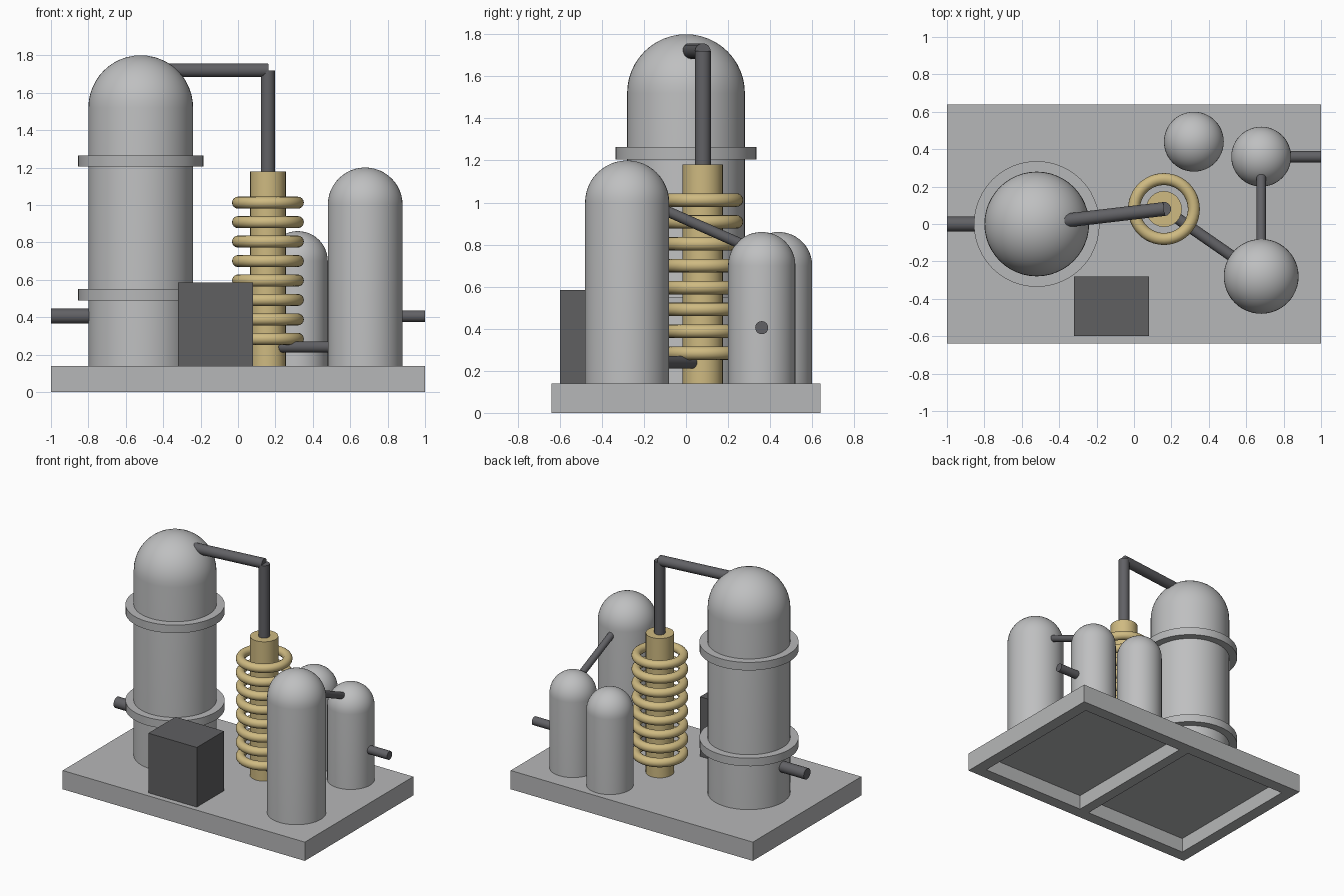
import bpy, bmesh, math
from mathutils import Vector

cube = bpy.data.objects.get("Cube")
if cube:
    bpy.data.objects.remove(cube, do_unlink=True)


def material(name, rgb):
    m = bpy.data.materials.new(name)
    m.use_nodes = True
    m.diffuse_color = (*rgb, 1)
    m.node_tree.nodes["Principled BSDF"].inputs["Base Color"].default_value = (*rgb, 1)
    return m


BASE = material("base grey", (0.47, 0.475, 0.48))
STEEL = material("tank steel", (0.52, 0.525, 0.53))
PIPE = material("pipe dark grey", (0.12, 0.12, 0.13))
BOX = material("box dark grey", (0.115, 0.115, 0.12))
BRASS = material("brass", (0.62, 0.49, 0.22))


def make(name, bm, mat, smooth=True):
    bmesh.ops.recalc_face_normals(bm, faces=bm.faces)
    mesh = bpy.data.meshes.new(name)
    bm.to_mesh(mesh)
    bm.free()
    mesh.materials.append(mat)
    ob = bpy.data.objects.new(name, mesh)
    bpy.context.collection.objects.link(ob)
    if smooth:
        bpy.ops.object.select_all(action='DESELECT')
        ob.select_set(True)
        bpy.context.view_layer.objects.active = ob
        bpy.ops.object.shade_smooth_by_angle(angle=math.radians(35))
    return ob


def box_mesh(x0, x1, y0, y1, z0, z1):
    bm = bmesh.new()
    bmesh.ops.create_cube(bm, size=1)
    bmesh.ops.scale(bm, vec=(x1 - x0, y1 - y0, z1 - z0), verts=bm.verts)
    bmesh.ops.translate(bm, vec=((x0 + x1) / 2, (y0 + y1) / 2, (z0 + z1) / 2), verts=bm.verts)
    return bm


def revolve(name, profile, at, mat, steps=48, closed=False):
    """Spin a radius/height profile round a vertical axis."""
    bm = bmesh.new()
    vs = [bm.verts.new((r, 0, z)) for r, z in profile]
    pairs = list(zip(vs, vs[1:])) + ([(vs[-1], vs[0])] if closed else [])
    edges = [bm.edges.new(p) for p in pairs]
    bmesh.ops.spin(bm, geom=vs + edges, cent=(0, 0, 0), axis=(0, 0, 1),
                   angle=math.tau, steps=steps)
    bmesh.ops.remove_doubles(bm, verts=bm.verts, dist=1e-4)
    bmesh.ops.translate(bm, vec=(at[0], at[1], 0), verts=bm.verts)
    return make(name, bm, mat)


def domed_tank(name, x, y, r, top):
    dome = [(r * math.cos(a), top - r + r * math.sin(a))
            for a in (math.pi / 2 * i / 12 for i in range(12))]
    return revolve(name, [(0, DECK), (r, DECK)] + dome + [(0, top)], (x, y), STEEL)


def pipe(name, start, end, r, mat=PIPE):
    a, b = Vector(start), Vector(end)
    bm = bmesh.new()
    bmesh.ops.create_cone(bm, cap_ends=True, segments=24, radius1=r, radius2=r,
                          depth=(b - a).length)
    bmesh.ops.rotate(bm, matrix=(b - a).to_track_quat('Z', 'Y').to_matrix(), verts=bm.verts)
    bmesh.ops.translate(bm, vec=(a + b) / 2, verts=bm.verts)
    return make(name, bm, mat)


DECK = 0.14

# Base plate with two pockets sunk into the underside
bm = box_mesh(-1, 1, -0.64, 0.64, 0, DECK)
cuts = [((x, 0, 0), (1, 0, 0)) for x in (-0.91, -0.04, 0.04, 0.91)]
cuts += [((0, y, 0), (0, 1, 0)) for y in (-0.55, 0.55)]
for co, no in cuts:
    under = [f for f in bm.faces if f.calc_center_median().z < 0.001]
    rim = {e for f in under for e in f.edges} | {v for f in under for v in f.verts}
    bmesh.ops.bisect_plane(bm, geom=under + list(rim), plane_co=co, plane_no=no)
pockets = [f for f in bm.faces if f.calc_center_median().z < 0.001
           and 0.04 < abs(f.calc_center_median().x) < 0.91
           and abs(f.calc_center_median().y) < 0.5]
for f in pockets:
    walls = bmesh.ops.extrude_discrete_faces(bm, faces=[f])["faces"]
    bmesh.ops.translate(bm, vec=(0, 0, 0.11), verts=walls[0].verts)
make("base_plate", bm, BASE, smooth=False)

# Tanks
TALL, FRONT, SIDE, BACK = (-0.52, 0), (0.68, -0.28), (0.68, 0.36), (0.32, 0.44)
domed_tank("tall_tank", *TALL, 0.28, 1.8)
domed_tank("front_tank", *FRONT, 0.2, 1.2)
domed_tank("side_tank", *SIDE, 0.16, 0.86)
domed_tank("back_tank", *BACK, 0.16, 0.86)

# Flanges round the tall tank
for name, z in (("lower_flange", 0.49), ("upper_flange", 1.205)):
    revolve(name, [(0.27, z), (0.336, z), (0.336, z + 0.06), (0.27, z + 0.06)],
            TALL, BASE, closed=True)

# Brass column with a stack of rings
COLUMN = (0.16, 0.08)
pipe("column", (*COLUMN, DECK), (*COLUMN, 1.18), 0.096, BRASS)
for i in range(8):
    z = 0.284 + 0.104 * i
    ring = [(0.16 + 0.032 * math.cos(a), z + 0.032 * math.sin(a))
            for a in (math.tau * k / 16 for k in range(16))]
    revolve(f"coil_ring_{i + 1}", ring, COLUMN, BRASS, closed=True)

# Pipework
pipe("riser_pipe", (*COLUMN, 1.1), (*COLUMN, 1.72), 0.038)
pipe("overhead_pipe", (*TALL, 1.72), (*COLUMN, 1.72), 0.037)
pipe("low_pipe", (*COLUMN, 0.24), (*FRONT, 0.24), 0.03)
pipe("slanted_pipe", (*FRONT, 1.043), (*SIDE, 0.76), 0.025)
pipe("inlet_pipe", (-1, 0, 0.405), (*TALL, 0.405), 0.04)
pipe("outlet_pipe", (*SIDE, 0.405), (1, SIDE[1], 0.405), 0.031)

# Control box
make("control_box", box_mesh(-0.32, 0.08, -0.6, -0.28, DECK, 0.585), BOX, smooth=False)
